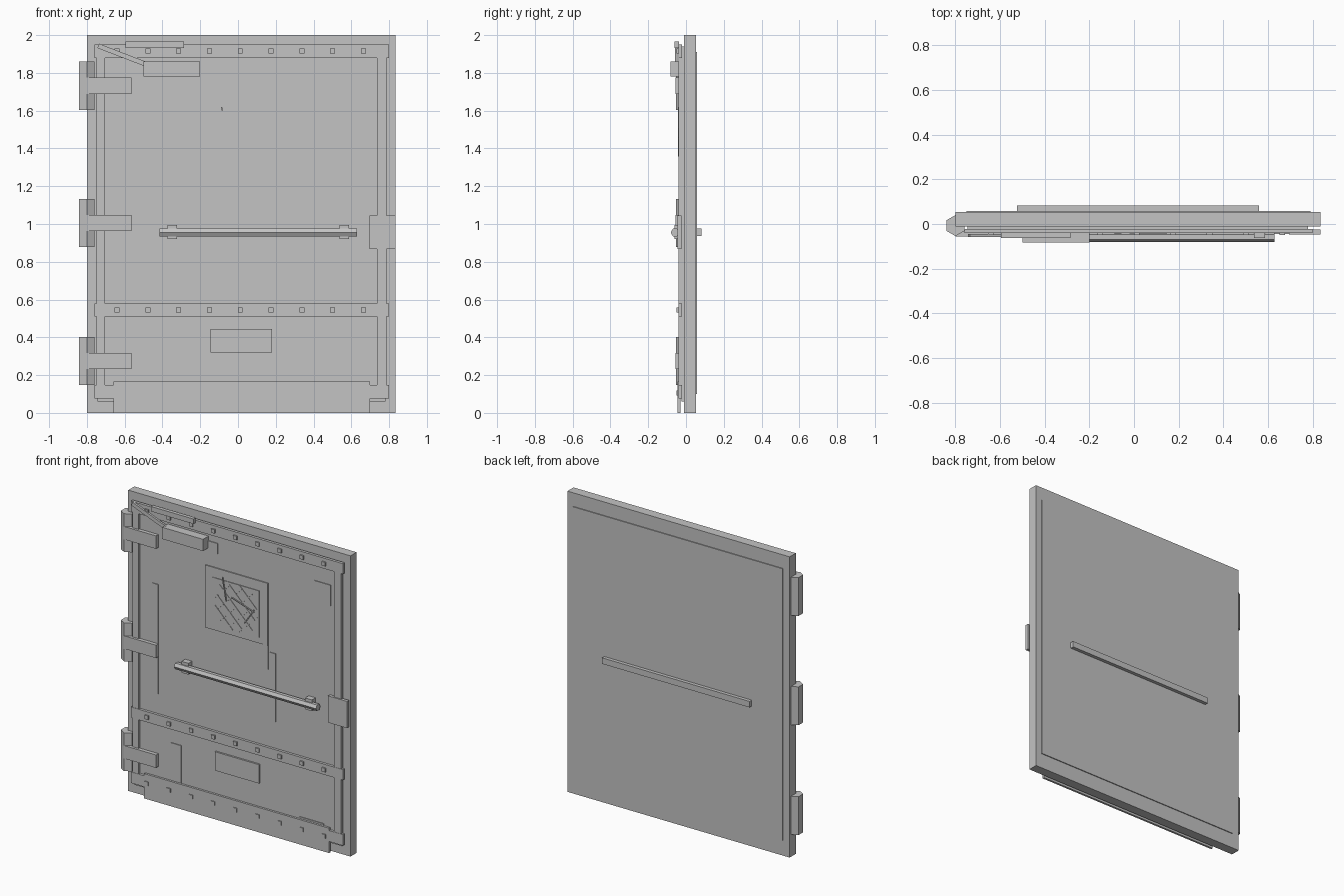
import bpy, bmesh, math
from mathutils import Matrix, Vector

if "Cube" in bpy.data.objects:
    bpy.data.objects.remove(bpy.data.objects["Cube"])

steel = bpy.data.materials.new("grey_steel")
steel.diffuse_color = (0.55, 0.55, 0.55, 1)
steel.use_nodes = True
steel.node_tree.nodes["Principled BSDF"].inputs["Base Color"].default_value = steel.diffuse_color


def finish(name, bm):
    bmesh.ops.recalc_face_normals(bm, faces=bm.faces)
    me = bpy.data.meshes.new(name)
    bm.to_mesh(me)
    bm.free()
    me.materials.append(steel)
    ob = bpy.data.objects.new(name, me)
    bpy.context.collection.objects.link(ob)
    return ob


def add_box(bm, x, y, z):
    """Box from (min, max) pairs."""
    size = Vector((x[1] - x[0], y[1] - y[0], z[1] - z[0], 1))
    mid = Vector((sum(x) / 2, sum(y) / 2, sum(z) / 2))
    bmesh.ops.create_cube(bm, size=1, matrix=Matrix.Translation(mid) @ Matrix.Diagonal(size))


def box(name, *boxes):
    bm = bmesh.new()
    for b in boxes:
        add_box(bm, *b)
    return finish(name, bm)


def add_strip(bm, a, b, width, y):
    """Flat bar between two (x, z) points."""
    d = Vector((b[0] - a[0], 0, b[1] - a[1]))
    mid = Vector(((a[0] + b[0]) / 2, sum(y) / 2, (a[1] + b[1]) / 2))
    rot = Matrix.Rotation(-math.atan2(d.z, d.x), 4, 'Y')
    bmesh.ops.create_cube(bm, size=1, matrix=Matrix.Translation(mid) @ rot
                          @ Matrix.Diagonal((d.length, y[1] - y[0], width, 1)))


def hex_bar(name, centre, radius, length, rot):
    bm = bmesh.new()
    bmesh.ops.create_cone(bm, cap_ends=True, segments=6, radius1=radius, radius2=radius,
                          depth=length, matrix=Matrix.Translation(centre) @ rot)
    return finish(name, bm)


# Door slab and skins
box("door_slab", ((-0.80, 0.835), (-0.011, 0.053), (0, 2)))
box("back_panel", ((-0.75, 0.79), (0.05, 0.059), (0.10, 1.91)))
box("front_panel", ((-0.745, 0.78), (-0.024, -0.008), (0.06, 1.94)))
box("back_push_bar", ((-0.525, 0.56), (0.055, 0.082), (0.936, 0.976)))

# Raised frame on the front
FY = (-0.041, -0.022)
box("frame_rails", *[((-0.76, 0.80), FY, z) for z in ((1.88, 1.95), (0.51, 0.58), (0.075, 0.148))])
box("frame_stiles", *[(x, (-0.039, -0.022), (0.10, 1.92)) for x in ((-0.75, -0.703), (0.735, 0.787))])
box("kick_plate", ((-0.66, 0.70), (-0.044, -0.030), (0, 0.165)))
box("latch_plate", ((0.695, 0.835), (-0.046, -0.025), (0.867, 1.045)))

# Square rivets along the rails and kick plate
bm = bmesh.new()
for z in (1.915, 0.545, 0.105):
    for i in range(9):
        x = -0.64 + 0.163 * i
        add_box(bm, (x - 0.013, x + 0.013), (-0.050, -0.035), (z - 0.013, z + 0.013))
finish("rivets", bm)

# Hinges: six-sided barrel and strap
for i, z in enumerate((0.275, 1.005, 1.732)):
    hex_bar(f"hinge_barrel_{i}", (-0.80, -0.007, z), 0.047, 0.255, Matrix.Rotation(math.pi / 6, 4, 'Z')
            if i < 0 else Matrix.Identity(4))
    box(f"hinge_strap_{i}", ((-0.80, -0.565), (-0.055, -0.030), (z - 0.043, z + 0.043)))

# Pull handle on two brackets, an edge facing forward
hex_bar("handle_bar", (0.108, -0.058, 0.955), 0.023, 1.045,
        Matrix.Rotation(math.pi / 2, 4, 'Y'))
box("handle_brackets", *[((x - 0.025, x + 0.025), (-0.062, -0.022), (0.92, 0.995)) for x in (-0.347, 0.562)])

# Door closer, arm and track
box("closer_body", ((-0.50, -0.20), (-0.082, -0.022), (1.782, 1.86)))
box("closer_track", ((-0.595, -0.285), (-0.062, -0.038), (1.932, 1.965)))
bm = bmesh.new()
add_strip(bm, (-0.74, 1.943), (-0.48, 1.843), 0.025, (-0.058, -0.045))
finish("closer_arm", bm)

# Name plate and thin surface patches
box("blank_plate", ((-0.145, 0.18), (-0.036, -0.022), (0.32, 0.445)))
PY = (-0.029, -0.022)
box("worn_patches",
    ((-0.61, -0.57), PY, (0.71, 1.44)), ((0.20, 0.24), PY, (1.09, 1.31)),
    ((0.255, 0.295), PY, (0.755, 1.21)), ((0.58, 0.70), PY, (1.635, 1.775)),
    ((-0.45, -0.13), PY, (1.76, 1.83)), ((-0.475, -0.40), PY, (0.15, 0.414)),
    ((0.47, 0.65), PY, (0.15, 0.175)))

# Window with wire mesh and cracks
box("window_frame", ((-0.22, 0.24), (-0.031, -0.022), (1.25, 1.665)))
box("window_glass", ((-0.165, 0.18), (-0.035, -0.030), (1.29, 1.60)))
bm = bmesh.new()
for i in range(-2, 3):
    o = 0.045 * i
    for s in (1, -1):
        h = 0.12 - 0.6 * abs(o)
        c = (0.01 + o, 1.445 + s * o * -1)
        add_strip(bm, (c[0] - h, c[1] - s * h), (c[0] + h, c[1] + s * h), 0.004, (-0.038, -0.034))
finish("window_wires", bm)
bm = bmesh.new()
for a, b in (((-0.087, 1.62), (-0.06, 1.47)), ((-0.02, 1.505), (0.145, 1.45)), ((0.145, 1.465), (0.075, 1.36))):
    add_strip(bm, a, b, 0.006, (-0.042, -0.034))
finish("window_cracks", bm)
